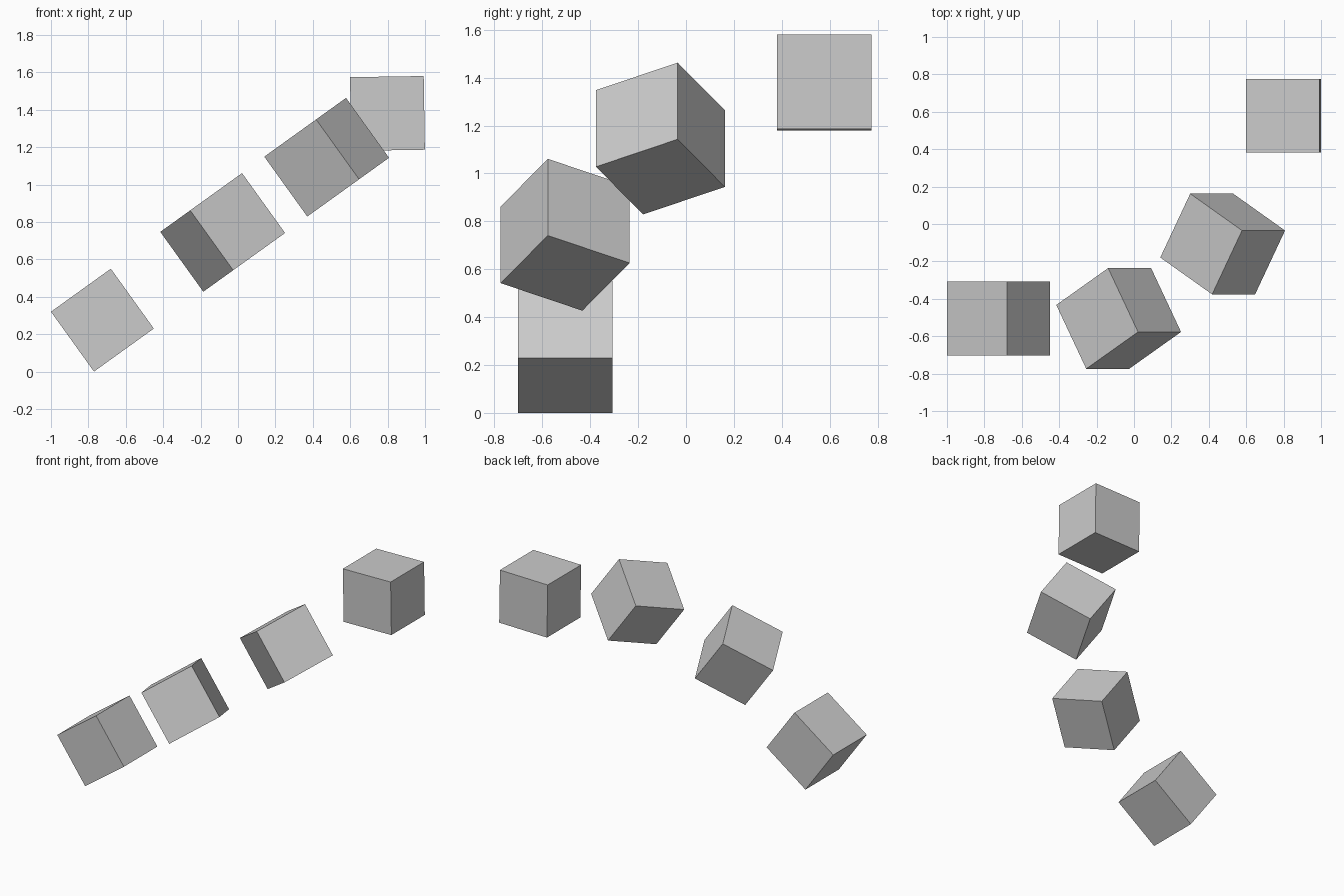
import bpy
from math import radians
from mathutils import Matrix

if "Cube" in bpy.data.objects:
    bpy.data.objects.remove(bpy.data.objects["Cube"])

SIZE = 0.394


def cube(name, centre, tilt, spin):
    """Cube spun about its own axis, then tilted about the front-back axis."""
    bpy.ops.mesh.primitive_cube_add(size=SIZE)
    ob = bpy.context.object
    ob.name = name
    ob.matrix_world = (Matrix.Translation(centre)
                       @ Matrix.Rotation(radians(-tilt), 4, 'Y')
                       @ Matrix.Rotation(radians(spin), 4, 'Z'))


# Chain of tumbling cubes, rising from left front to right back
cube("lowest_cube", (-0.725, -0.505, 0.275), 35.7, 0)
cube("lower_middle_cube", (-0.082, -0.505, 0.744), 35.7, 30)
cube("upper_middle_cube", (0.474, -0.107, 1.146), 35.7, 60)
cube("highest_cube", (0.799, 0.578, 1.380), 0.9, 0)
